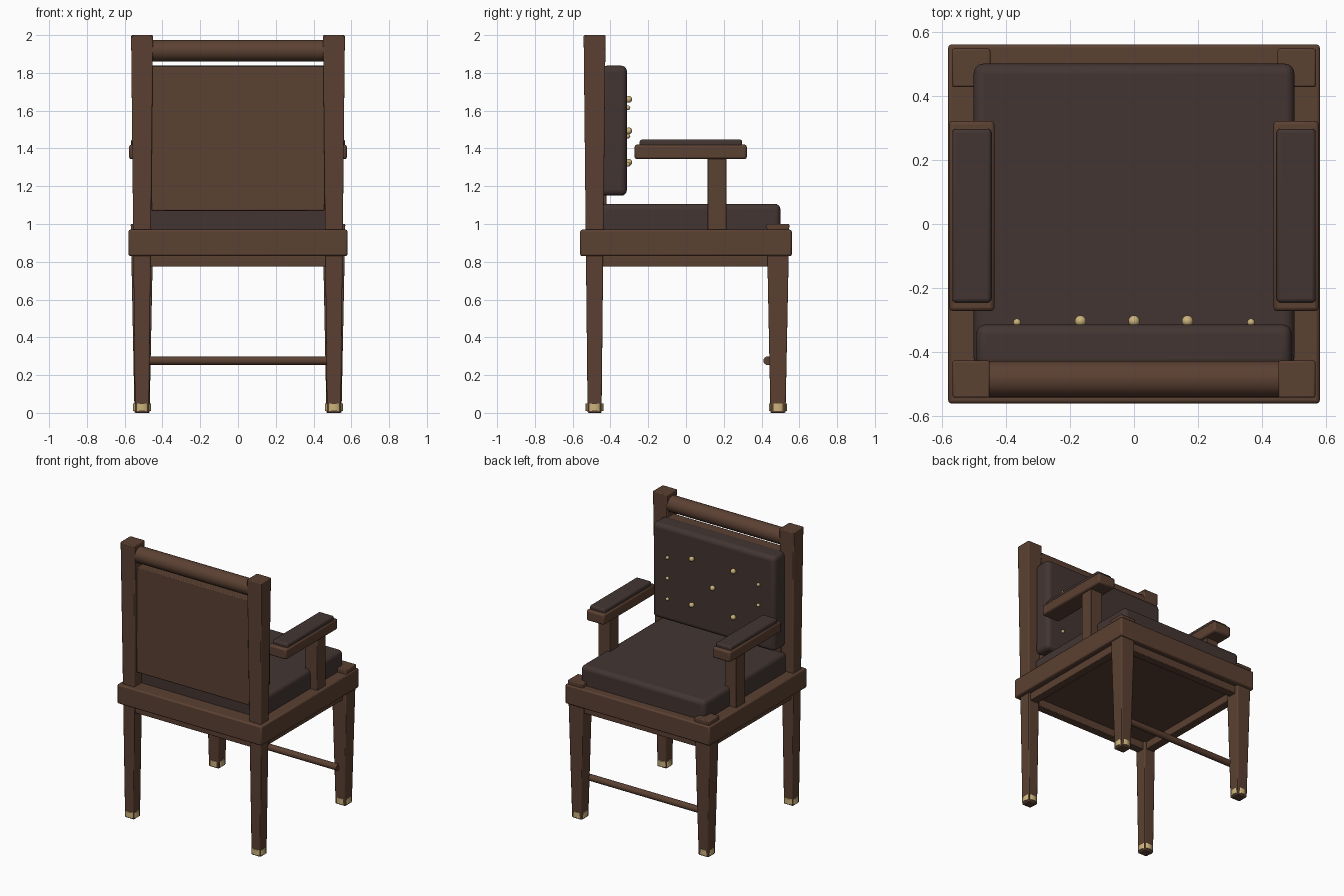
import bpy
import bmesh
from math import radians
from mathutils import Vector

if "Cube" in bpy.data.objects:
    bpy.data.objects.remove(bpy.data.objects["Cube"])


def material(name, rgb):
    m = bpy.data.materials.new(name)
    m.diffuse_color = (*rgb, 1)
    m.use_nodes = True
    m.node_tree.nodes["Principled BSDF"].inputs["Base Color"].default_value = m.diffuse_color
    return m


WOOD = material("dark wood", (0.105, 0.052, 0.032))
LEATHER = material("dark leather", (0.056, 0.036, 0.032))
BRASS = material("brass", (0.60, 0.45, 0.20))


def finish(ob, mat, bevel=0, segments=1):
    ob.data.materials.append(mat)
    if bevel:
        mod = ob.modifiers.new("bevel", 'BEVEL')
        mod.width = bevel
        mod.segments = segments
    bpy.ops.object.select_all(action='DESELECT')
    ob.select_set(True)
    bpy.context.view_layer.objects.active = ob
    bpy.ops.object.shade_smooth_by_angle(angle=radians(35))
    return ob


def box(name, lo, hi, mat, bevel=0.006, segments=2):
    lo, hi = Vector(lo), Vector(hi)
    bm = bmesh.new()
    bmesh.ops.create_cube(bm, size=1)
    bmesh.ops.scale(bm, vec=hi - lo, verts=bm.verts)
    bmesh.ops.translate(bm, vec=(lo + hi) / 2, verts=bm.verts)
    me = bpy.data.meshes.new(name)
    bm.to_mesh(me)
    bm.free()
    ob = bpy.data.objects.new(name, me)
    bpy.context.collection.objects.link(ob)
    return finish(ob, mat, bevel, segments)


def tapered_leg(name, x, y, height, bottom, top):
    # square leg, narrower at the foot
    ob = box(name, (x - top, y - top, 0), (x + top, y + top, height), WOOD, 0.006)
    for v in ob.data.vertices:
        if v.co.z < height / 2:
            v.co.x = x + (v.co.x - x) * bottom / top
            v.co.y = y + (v.co.y - y) * bottom / top
    return ob


def rod(name, y, z, r, half, sides=24):
    bpy.ops.mesh.primitive_cylinder_add(vertices=sides, radius=r, depth=2 * half,
                                        location=(0, y, z), rotation=(0, radians(90), 0))
    ob = bpy.context.object
    ob.name = name
    return finish(ob, WOOD)


def button(name, x, y, z, r):
    bpy.ops.mesh.primitive_uv_sphere_add(segments=16, ring_count=10, radius=r,
                                         location=(x, y, z))
    ob = bpy.context.object
    ob.name = name
    finish(ob, BRASS)


# Seat frame and lower apron rails
box("seat_frame", (-0.58, -0.56, 0.83), (0.58, 0.56, 0.97), WOOD, 0.01)
for name, y in (("back_apron", -0.485), ("front_apron", 0.487)):
    box(name, (-0.47, y - 0.03, 0.775), (0.47, y + 0.03, 0.84), WOOD, 0.004)

# Parts repeated on both sides
for side, s in (("left", -1), ("right", 1)):
    def span(a, b):
        return min(s * a, s * b), max(s * a, s * b)

    # Legs; the back ones run up as the back posts
    tapered_leg(side + "_back_post", s * 0.508, -0.484, 2.0, 0.037, 0.058)
    tapered_leg(side + "_front_leg", s * 0.508, 0.487, 1.0, 0.040, 0.060)
    for name, y in (("_back_ferrule", -0.484), ("_front_ferrule", 0.487)):
        bpy.ops.mesh.primitive_cylinder_add(vertices=16, radius=0.048, depth=0.04,
                                            location=(s * 0.508, y, 0.03))
        ob = bpy.context.object
        ob.name = side + name
        finish(ob, BRASS)

    x0, x1 = span(0.478, 0.538)
    box(side + "_apron", (x0, -0.46, 0.775), (x1, 0.46, 0.84), WOOD, 0.004)

    # Arm support, armrest and its pad
    x0, x1 = span(0.46, 0.555)
    box(side + "_arm_support", (x0, 0.115, 0.96), (x1, 0.215, 1.36), WOOD, 0.004)
    x0, x1 = span(0.435, 0.577)
    box(side + "_armrest", (x0, -0.272, 1.343), (x1, 0.322, 1.42), WOOD, 0.012)
    x0, x1 = span(0.445, 0.567)
    box(side + "_arm_pad", (x0, -0.245, 1.40), (x1, 0.297, 1.447), LEATHER, 0.012, 3)

# Cushions and back panel
box("seat_cushion", (-0.50, -0.45, 0.94), (0.50, 0.50, 1.107), LEATHER, 0.03, 4)
box("back_panel", (-0.46, -0.51, 1.07), (0.46, -0.42, 1.835), WOOD, 0.006)
box("back_cushion", (-0.492, -0.45, 1.15), (0.492, -0.313, 1.838), LEATHER, 0.03, 4)

# Round top rail and front stretcher
rod("top_rail", -0.484, 1.918, 0.057, 0.47)
rod("front_stretcher", 0.433, 0.276, 0.023, 0.50, 16)

# Brass buttons on the back cushion
for i, (x, z) in enumerate([(-0.167, 1.66), (0.167, 1.66), (0, 1.493),
                            (-0.167, 1.326), (0.167, 1.326)]):
    button(f"large_button_{i}", x, -0.303, z, 0.018)
for x in (-0.365, 0.365):
    for z in (1.315, 1.465, 1.615):
        button(f"small_button_{x}_{z}", x, -0.307, z, 0.012)
